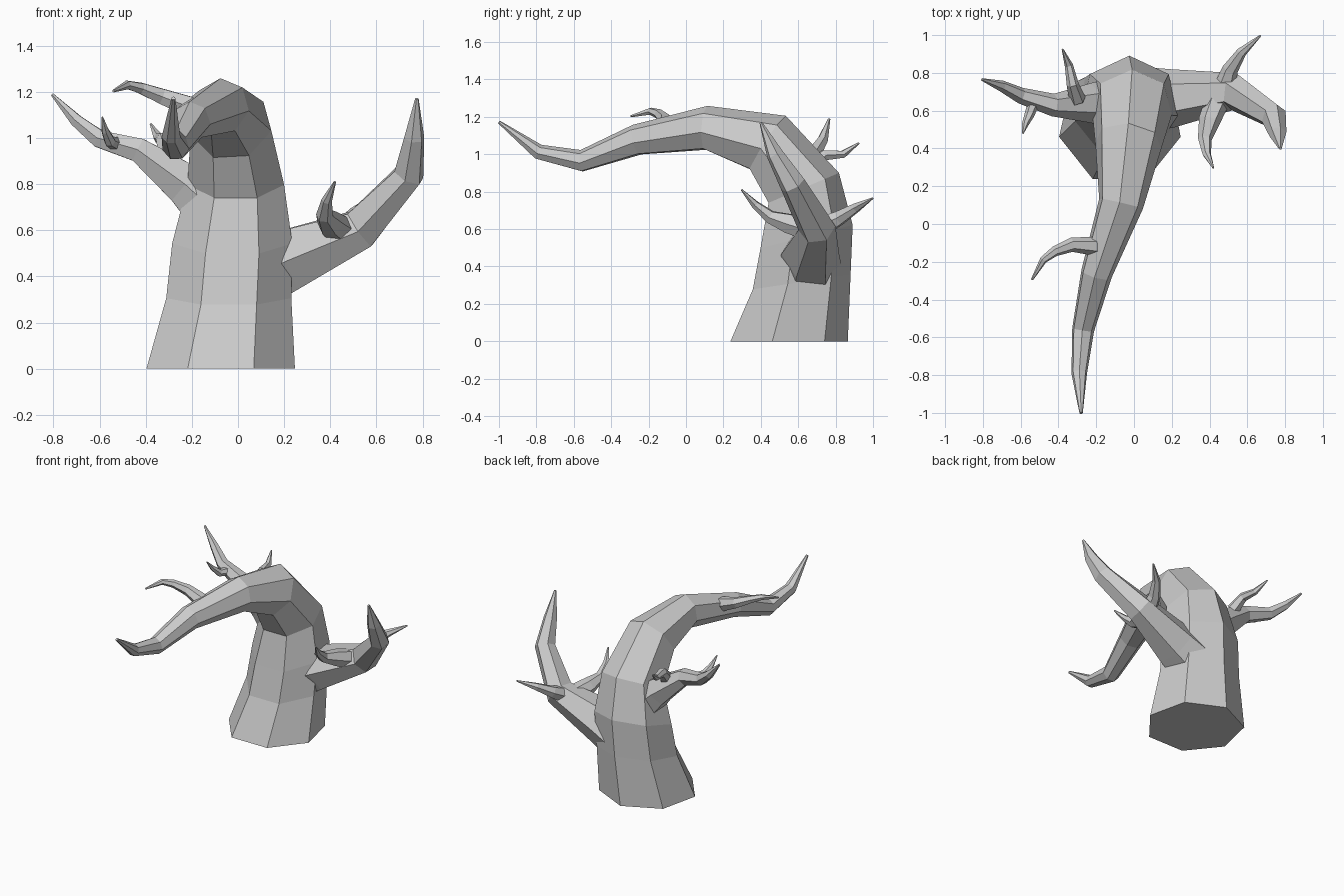
import bpy, bmesh, math
from mathutils import Vector

if "Cube" in bpy.data.objects:
    bpy.data.objects.remove(bpy.data.objects["Cube"])


def limb(name, rings, sides=6, tilts=None, ref=None, turn=0.0):
    """Flat-faced tapering tube through (x, y, z, radius) rings.
    tilts optionally fixes the lean (degrees towards -y) of the first rings."""
    pts = [Vector(r[:3]) for r in rings]
    n = len(pts)
    bm = bmesh.new()
    loops, u = [], ref
    for i, p in enumerate(pts):
        before = (p - pts[i - 1]).normalized() if i else Vector()
        after = (pts[i + 1] - p).normalized() if i < n - 1 else Vector()
        t = (before + after).normalized()
        if tilts and i < len(tilts):
            a = math.radians(tilts[i])
            t = Vector((0, -math.sin(a), math.cos(a)))
        if u is None:
            u = Vector((0, 0, 1)).cross(t)
        u = (u - t * u.dot(t)).normalized()
        v = t.cross(u)
        loop = []
        for k in range(sides):
            a = math.radians(turn) + 2 * math.pi * k / sides
            loop.append(bm.verts.new(p + (u * math.cos(a) + v * math.sin(a)) * rings[i][3]))
        loops.append(loop)
    for a, b in zip(loops, loops[1:]):
        for k in range(sides):
            j = (k + 1) % sides
            bm.faces.new((a[k], a[j], b[j], b[k]))
    bm.faces.new(loops[0][::-1])
    bm.faces.new(loops[-1])
    bmesh.ops.recalc_face_normals(bm, faces=bm.faces)
    mesh = bpy.data.meshes.new(name)
    bm.to_mesh(mesh)
    bm.free()
    obj = bpy.data.objects.new(name, mesh)
    bpy.context.collection.objects.link(obj)
    return obj


# Seven-sided trunk arching over towards the front
limb("trunk", [
    (-.075, .535, 0, .33), (-.04, .605, .315, .278), (-.025, .632, .557, .267),
    (-.01, .62, .816, .215), (-.03, .435, 1.055, .18), (-.07, .108, 1.137, .122),
    (-.20, -.265, 1.075, .085), (-.27, -.56, .963, .06),
    (-.29, -.79, 1.012, .042), (-.28, -1.0, 1.172, .009)],
    sides=7, tilts=[0, 8.5, 14, 23], ref=Vector((1, 0, 0)), turn=90)

# Large branches to either side
limb("right_branch", [
    (.08, .66, .41, .17), (.20, .665, .465, .155), (.53, .70, .605, .10),
    (.74, .57, .84, .07), (.763, .475, 1.0, .046), (.775, .40, 1.17, .008)])
limb("left_branch", [
    (-.10, .64, .68, .14), (-.23, .64, .80, .105), (-.43, .63, .947, .06),
    (-.60, .68, .995, .043), (-.70, .73, 1.075, .03), (-.805, .765, 1.188, .007)])

# Small twigs: on the arch, the right branch and the left branch
limb("arch_twig", [
    (-.17, -.12, 1.12, .055), (-.33, -.11, 1.18, .038), (-.42, -.145, 1.215, .027),
    (-.48, -.19, 1.23, .02), (-.54, -.295, 1.203, .006)])
limb("right_front_twig", [
    (.44, .65, .60, .065), (.40, .55, .63, .058), (.375, .45, .665, .037),
    (.385, .37, .73, .023), (.42, .297, .81, .005)])
limb("right_back_twig", [
    (.48, .72, .61, .06), (.51, .82, .66, .042),
    (.57, .91, .715, .027), (.67, .998, .765, .005)])
limb("left_back_twig", [
    (-.30, .66, .92, .045), (-.325, .74, .995, .032),
    (-.345, .84, 1.0, .022), (-.378, .925, 1.06, .005)])
limb("left_front_twig", [
    (-.53, .645, .975, .032), (-.555, .575, .985, .026),
    (-.575, .53, 1.03, .018), (-.588, .48, 1.09, .004)])
